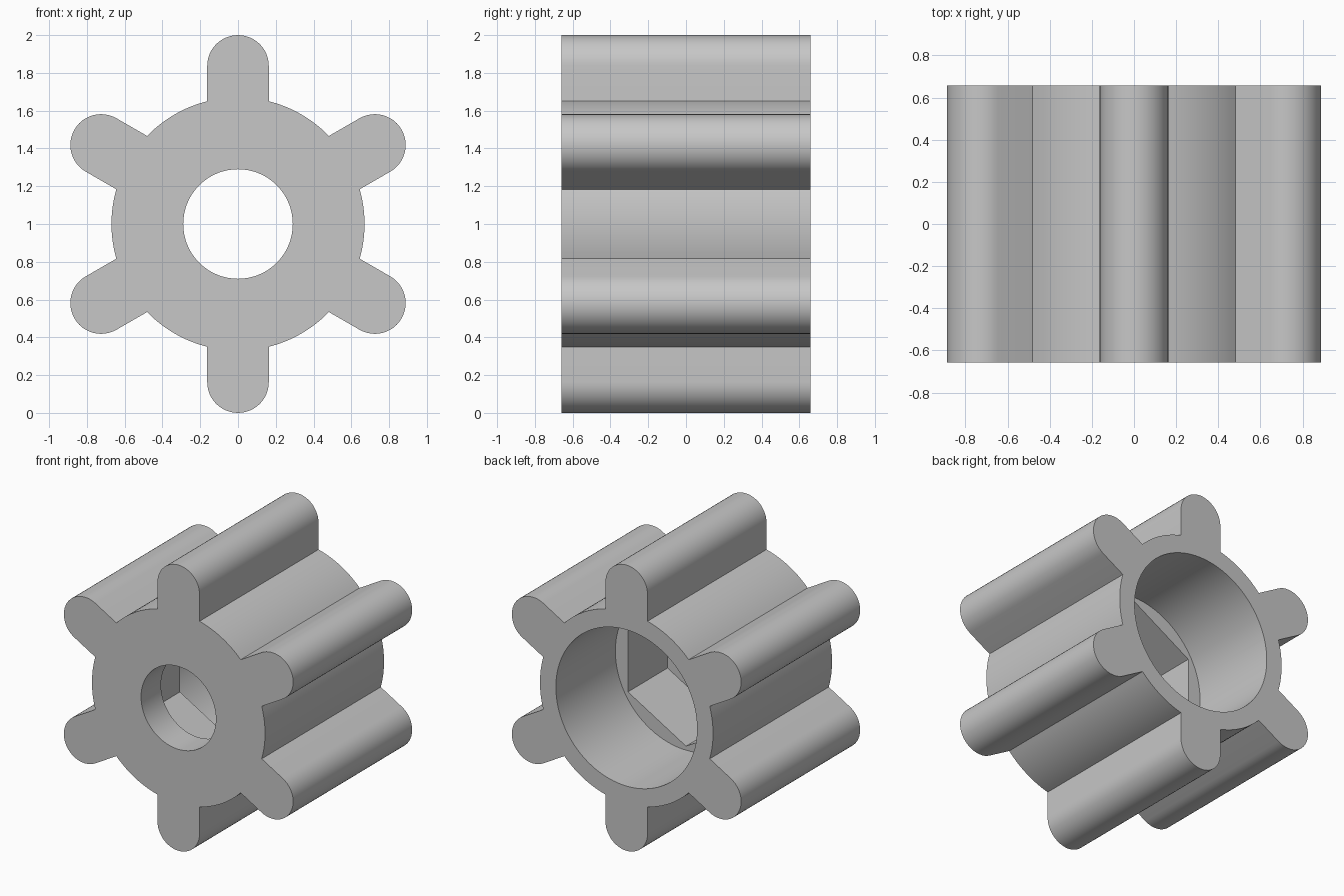
import bpy, bmesh, math
from math import sin, cos, pi, asin
from mathutils import Vector

cube = bpy.data.objects.get("Cube")
if cube:
    bpy.data.objects.remove(cube, do_unlink=True)

HALF = 0.658            # half length along y
BODY_R = 0.67           # hub radius
TOOTH_R = 0.163         # half tooth width and tip radius
TIP_C = 1 - TOOTH_R     # centre of the tip rounding
TEETH = 6

grey = bpy.data.materials.new("light grey")
grey.use_nodes = True
colour = (0.57, 0.57, 0.57, 1)
grey.diffuse_color = colour
grey.node_tree.nodes["Principled BSDF"].inputs["Base Color"].default_value = colour


def prism(name, points, y0, y1):
    """Extrude an (x, z) outline from y0 to y1."""
    bm = bmesh.new()
    face = bm.faces.new([bm.verts.new((x, y0, z + 1)) for x, z in points])
    new = bmesh.ops.extrude_face_region(bm, geom=[face])["geom"]
    moved = [v for v in new if isinstance(v, bmesh.types.BMVert)]
    bmesh.ops.translate(bm, verts=moved, vec=Vector((0, y1 - y0, 0)))
    bmesh.ops.recalc_face_normals(bm, faces=bm.faces)
    mesh = bpy.data.meshes.new(name)
    bm.to_mesh(mesh)
    bm.free()
    mesh.materials.append(grey)
    obj = bpy.data.objects.new(name, mesh)
    bpy.context.collection.objects.link(obj)
    return obj


def ring(radius, count, start=0):
    angles = [start + 2 * pi * i / count for i in range(count)]
    return [(radius * cos(a), radius * sin(a)) for a in angles]


# Gear outline: each tooth tip is a half circle, joined by arcs of the hub
outline = []
root = asin(TOOTH_R / BODY_R)
step = 2 * pi / TEETH
for k in range(TEETH):
    mid = pi / 2 + k * step
    for i in range(25):
        a = mid - pi / 2 + pi * i / 24
        outline.append((TIP_C * cos(mid) + TOOTH_R * cos(a),
                        TIP_C * sin(mid) + TOOTH_R * sin(a)))
    for i in range(13):
        a = mid + root + (step - 2 * root) * i / 12
        outline.append((BODY_R * cos(a), BODY_R * sin(a)))
gear = prism("gear_body", outline, -HALF, HALF)

# Stepped bore: shaft hole in front, hexagonal pocket, wide bore at the back
cutters = [
    prism("shaft_hole_cutter", ring(0.29, 72), -HALF - 0.1, 0.1),
    prism("hex_pocket_cutter", ring(0.519, 6, pi / 6), -HALF + 0.22, 0.2),
    prism("back_bore_cutter", ring(0.547, 96), 0, HALF + 0.1),
]
for cutter in cutters:
    cut = gear.modifiers.new(cutter.name, "BOOLEAN")
    cut.operation = "DIFFERENCE"
    cut.solver = "EXACT"
    cut.object = cutter

# Apply the cuts, then remove the cutters
bpy.ops.object.select_all(action="DESELECT")
gear.select_set(True)
bpy.context.view_layer.objects.active = gear
for cutter in cutters:
    bpy.ops.object.modifier_apply(modifier=cutter.name)
    bpy.data.objects.remove(cutter, do_unlink=True)

bpy.ops.object.shade_smooth_by_angle(angle=math.radians(25))
